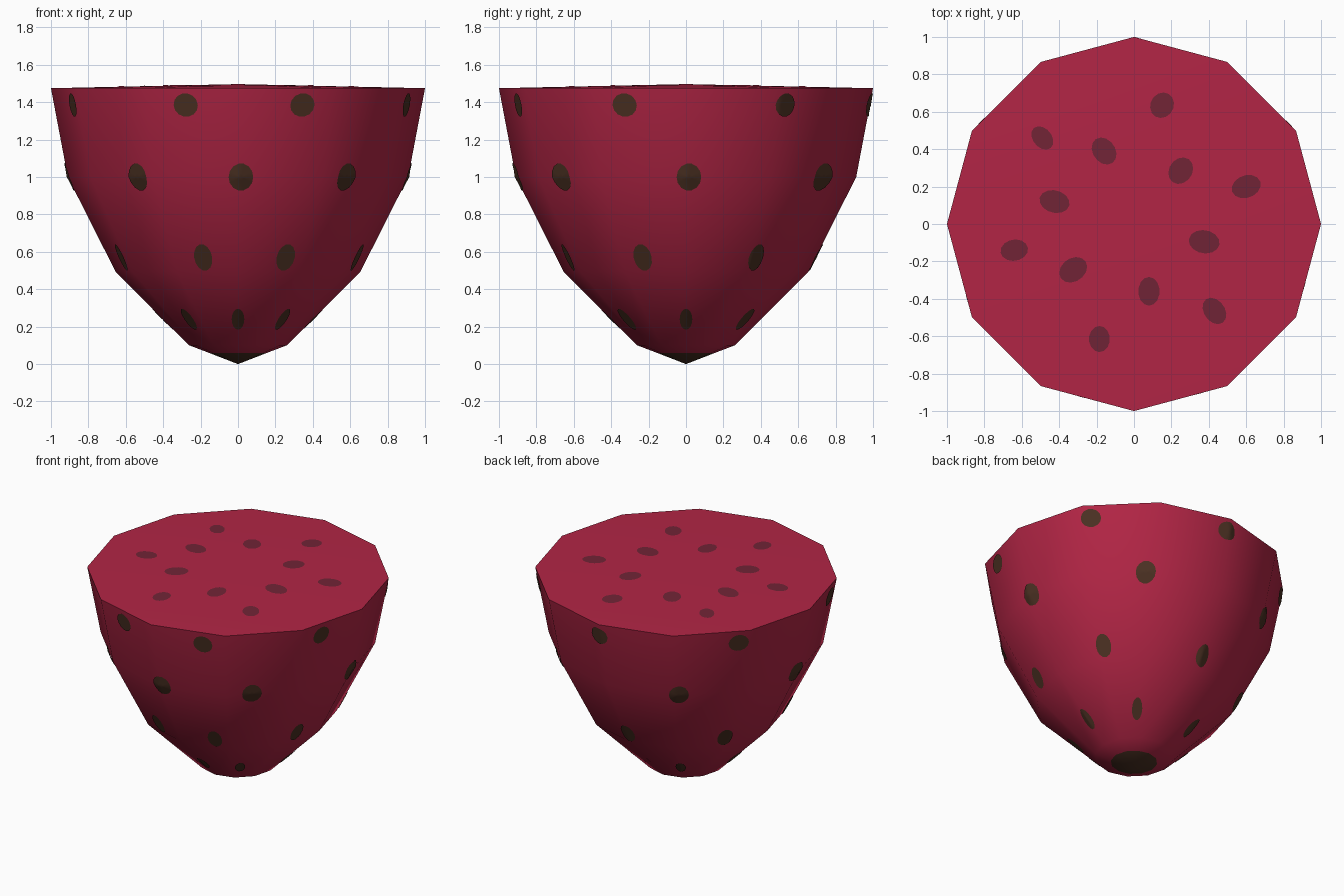
import bpy, bmesh
from math import sin, cos, pi, radians
from mathutils import Vector
from mathutils.bvhtree import BVHTree

if "Cube" in bpy.data.objects:
    bpy.data.objects.remove(bpy.data.objects["Cube"])


def material(name, rgb):
    def lin(c):
        c /= 255
        return c / 12.92 if c <= 0.04045 else ((c + 0.055) / 1.055) ** 2.4
    m = bpy.data.materials.new(name)
    m.diffuse_color = (*[lin(c) for c in rgb], 1)
    m.use_nodes = True
    m.node_tree.nodes["Principled BSDF"].inputs["Base Color"].default_value = m.diffuse_color
    return m


RED = material("berry red", (178, 37, 69))
DARK = material("seed brown", (74, 48, 34))
PLUM = material("faded plum", (113, 36, 54))


def finish(bm, name, mats):
    me = bpy.data.meshes.new(name)
    bm.to_mesh(me)
    ob = bpy.data.objects.new(name, me)
    bpy.context.collection.objects.link(ob)
    for m in mats:
        me.materials.append(m)
    bpy.ops.object.select_all(action='DESELECT')
    ob.select_set(True)
    bpy.context.view_layer.objects.active = ob
    bpy.ops.object.shade_smooth_by_angle(angle=radians(45))
    return ob


# Fruit body: twelve-sided lathe, dark tip, slightly domed cut top
SIDES = 12
PROFILE = [(0.155, 0.06), (0.26, 0.10), (0.655, 0.495), (0.91, 1.0), (1.0, 1.475)]
body = bmesh.new()
rings = [[body.verts.new((r * cos(2 * pi * i / SIDES), r * sin(2 * pi * i / SIDES), z))
          for i in range(SIDES)] for r, z in PROFILE]
tip = body.verts.new((0, 0, 0))
crown = body.verts.new((0, 0, 1.497))
for i in range(SIDES):
    j = (i + 1) % SIDES
    body.faces.new((tip, rings[0][j], rings[0][i])).material_index = 1
    for a, b in zip(rings, rings[1:]):
        body.faces.new((a[i], a[j], b[j], b[i]))
    body.faces.new((rings[-1][i], rings[-1][j], crown))
body.normal_update()
surface = BVHTree.FromBMesh(body)
finish(body, "fruit_body", [RED, DARK])


def add_patch(bm, center, u, v, look, a, b, tilt=0, lift=0.006, n=14, steps=4):
    """Oval patch projected along 'look' on to the body surface."""
    def point(s, t):
        x, y = a * s * cos(t), b * s * sin(t)
        p = center + u * (x * cos(tilt) - y * sin(tilt)) + v * (x * sin(tilt) + y * cos(tilt))
        hit, normal, _, _ = surface.ray_cast(p - look * 3, look)
        return bm.verts.new(hit - look * lift)
    mid = point(0, 0)
    loops = [[point(k / steps, 2 * pi * i / n) for i in range(n)] for k in range(1, steps + 1)]
    for i in range(n):
        j = (i + 1) % n
        bm.faces.new((mid, loops[0][i], loops[0][j]))
        for p, q in zip(loops, loops[1:]):
            bm.faces.new((p[i], q[i], q[j], p[j]))


# Side seeds: four staggered rows (height, half width, half height, angles)
ROWS = [
    (1.385, 0.067, 0.063, (-156, -107, -69, -20, 33, 89, 146)),
    (1.00, 0.066, 0.073, (-127, -89, -49, 1, 55, 122, 179)),
    (0.57, 0.050, 0.071, (-156, -106, -68, -20, 33, 91, 147)),
    (0.24, 0.034, 0.056, (-132, -90, -53, 0, 53, 120, 178)),
]
UP = Vector((0, 0, 1))
seeds = bmesh.new()
for z, a, b, angles in ROWS:
    for deg in angles:
        t = radians(deg)
        out = Vector((cos(t), sin(t), 0))
        add_patch(seeds, Vector((0, 0, z)), Vector((-sin(t), cos(t), 0)), UP, -out, a, b)
finish(seeds, "side_seeds", [DARK])

# Top seeds: x, y, long radius, short radius, tilt
TOP = [
    (0.15, 0.635, .070, .062, 60), (-0.49, 0.46, .070, .050, -50),
    (-0.16, 0.39, .078, .060, -55), (0.25, 0.285, .075, .062, 55),
    (0.60, 0.20, .080, .060, 20), (-0.425, 0.12, .082, .060, -15),
    (0.375, -0.095, .083, .062, -10), (-0.64, -0.14, .074, .057, 10),
    (-0.325, -0.245, .080, .062, 35), (0.08, -0.36, .077, .057, 90),
    (0.43, -0.465, .077, .056, -55), (-0.185, -0.615, .070, .056, 90),
]
spots = bmesh.new()
for x, y, a, b, deg in TOP:
    add_patch(spots, Vector((x, y, 0)), Vector((1, 0, 0)), Vector((0, 1, 0)), -UP,
              a, b, radians(deg), 0.003)
finish(spots, "top_seeds", [PLUM])
